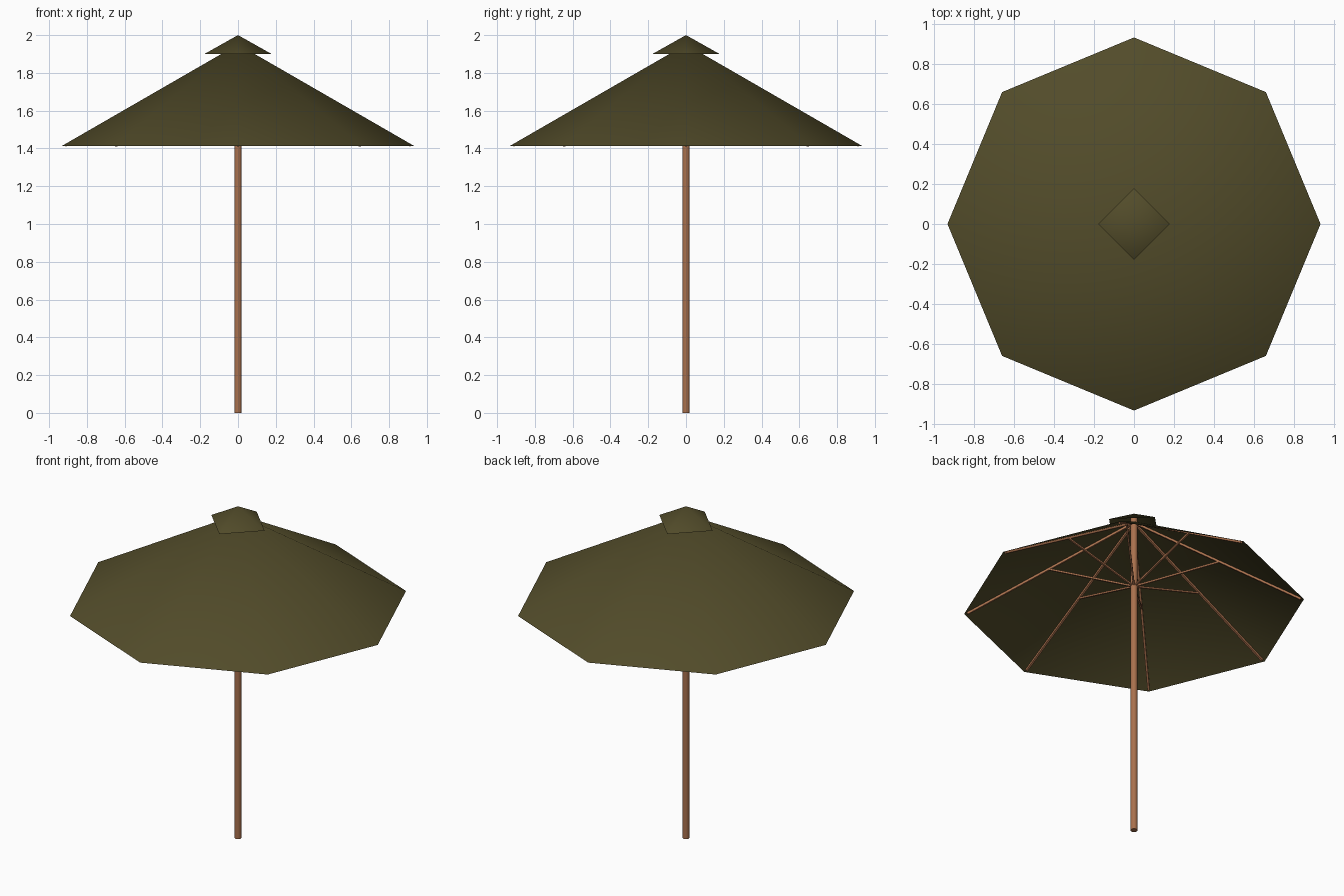
import bpy, bmesh, math
from mathutils import Vector

if "Cube" in bpy.data.objects:
    bpy.data.objects.remove(bpy.data.objects["Cube"])


def material(name, rgb):
    m = bpy.data.materials.new(name)
    m.diffuse_color = (*rgb, 1)
    m.use_nodes = True
    m.node_tree.nodes["Principled BSDF"].inputs["Base Color"].default_value = m.diffuse_color
    return m


OLIVE = material("olive fabric", (0.085, 0.072, 0.023))
WOOD = material("brown wood", (0.40, 0.165, 0.075))

RIM_R, RIM_Z = 0.933, 1.413
APEX_Z = 1.951


def canopy_z(r):
    return APEX_Z + (RIM_Z - APEX_Z) * r / RIM_R


def finish(bm, name, mat, smooth):
    mesh = bpy.data.meshes.new(name)
    for f in bm.faces:
        f.smooth = smooth
    bm.to_mesh(mesh)
    bm.free()
    mesh.materials.append(mat)
    obj = bpy.data.objects.new(name, mesh)
    bpy.context.collection.objects.link(obj)
    return obj


def fabric_cone(name, sides, radius, z_rim, z_apex):
    """Open fabric pyramid with corners on the axes."""
    bm = bmesh.new()
    apex = bm.verts.new((0, 0, z_apex))
    ring = [bm.verts.new((radius * math.cos(2 * math.pi * i / sides),
                          radius * math.sin(2 * math.pi * i / sides), z_rim))
            for i in range(sides)]
    for i in range(sides):
        bm.faces.new((apex, ring[i], ring[(i + 1) % sides]))
    return finish(bm, name, OLIVE, True)


def bar(name, a, b, width, height):
    """Square wooden bar running from a to b."""
    a, b = Vector(a), Vector(b)
    d = (b - a).normalized()
    side = d.cross(Vector((0, 0, 1))).normalized()
    up = side.cross(d)
    bm = bmesh.new()
    bmesh.ops.create_cube(bm, size=1)
    for v in bm.verts:
        c = v.co.copy()
        v.co = ((a + b) / 2 + d * c.x * (b - a).length
                + side * c.y * width + up * c.z * height)
    bmesh.ops.recalc_face_normals(bm, faces=bm.faces)
    return finish(bm, name, WOOD, False)


# Main canopy and the small vent cap
fabric_cone("canopy", 8, RIM_R, RIM_Z, APEX_Z)
fabric_cone("vent_cap", 4, 0.178, 1.90, 2.0)

# Pole
bpy.ops.mesh.primitive_cylinder_add(vertices=16, radius=0.019, depth=1.97,
                                    location=(0, 0, 0.985))
pole = bpy.context.object
pole.name = "pole"
pole.data.materials.append(WOOD)
bpy.ops.object.shade_smooth_by_angle(angle=math.radians(35))

# Ribs under each canopy corner and struts back to the pole
for i in range(8):
    t = 2 * math.pi * i / 8

    def at(r, z):
        return (r * math.cos(t), r * math.sin(t), z)

    bar(f"rib_{i + 1}", at(0.01, canopy_z(0.01) - 0.009),
        at(0.915, canopy_z(0.915) - 0.009), 0.012, 0.012)
    bar(f"strut_{i + 1}", at(0.01, 1.543), at(0.465, canopy_z(0.465) - 0.012),
        0.01, 0.01)
